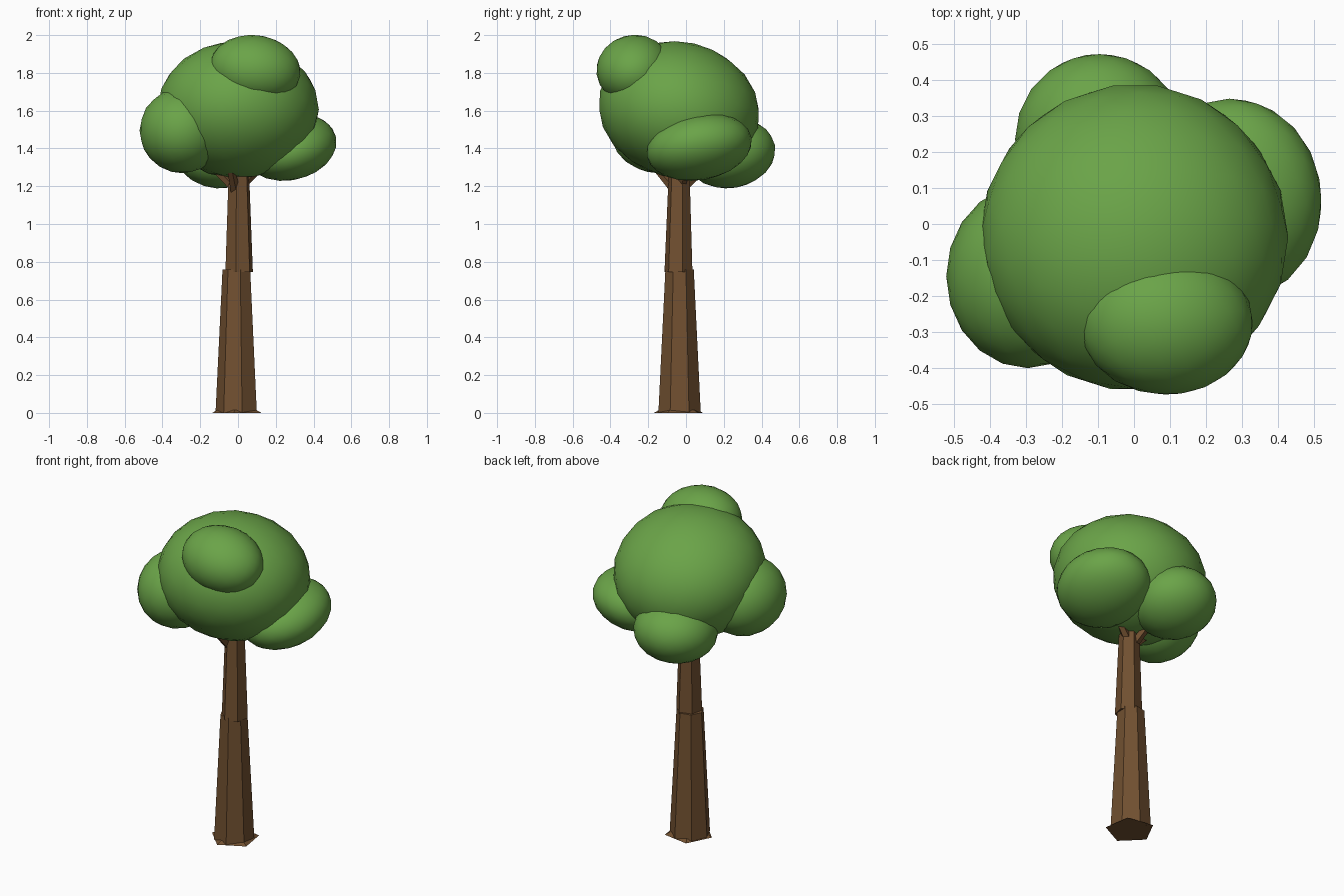
import bpy
import math
from mathutils import Vector

if "Cube" in bpy.data.objects:
    bpy.data.objects.remove(bpy.data.objects["Cube"])


def material(name, rgb):
    m = bpy.data.materials.new(name)
    m.diffuse_color = (*rgb, 1)
    m.use_nodes = True
    m.node_tree.nodes["Principled BSDF"].inputs["Base Color"].default_value = m.diffuse_color
    return m


leaf = material("leaf green", (0.145, 0.37, 0.065))
bark = material("bark brown", (0.165, 0.08, 0.03))


def log(name, sides, start, end, r1, r2, turn=0):
    """Tapered flat-sided log between two points; turn is the angle of its first corner."""
    a, b = Vector(start), Vector(end)
    axis = b - a
    bpy.ops.mesh.primitive_cone_add(vertices=sides, radius1=r1, radius2=r2, depth=axis.length)
    ob = bpy.context.object
    ob.name = name
    # Spin the cross-section first, then aim it along the axis
    spin = math.radians(turn - 90)
    for v in ob.data.vertices:
        x, y, z = v.co
        v.co = (x * math.cos(spin) - y * math.sin(spin),
                x * math.sin(spin) + y * math.cos(spin), z)
    ob.rotation_mode = 'QUATERNION'
    ob.rotation_quaternion = Vector((0, 0, 1)).rotation_difference(axis)
    ob.location = (a + b) / 2
    ob.data.materials.append(bark)
    return ob


def clump(name, centre, radii, tilt=(0, 0, 0)):
    """Smooth squashed ball of leaves."""
    bpy.ops.mesh.primitive_ico_sphere_add(subdivisions=3, radius=1, location=centre)
    ob = bpy.context.object
    ob.name = name
    ob.scale = radii
    ob.rotation_euler = [math.radians(t) for t in tilt]
    ob.data.materials.append(leaf)
    bpy.ops.object.shade_smooth()
    return ob


# Trunk: thin flared foot, lower and upper lengths
log("trunk_foot", 5, (0, -0.034, 0), (0, -0.034, 0.014), 0.139, 0.112, 45)
log("lower_trunk", 7, (-0.004, -0.034, 0), (-0.005, -0.034, 0.76), 0.115, 0.077, 180)
log("upper_trunk", 6, (0.006, -0.04, 0.745), (0.004, -0.035, 1.45), 0.076, 0.05, 197)

# Branches reaching into the leaves
branches = {
    "front_branch": ((-0.015, -0.05, 1.17), (-0.05, -0.20, 1.35)),
    "left_branch": ((0.0, -0.03, 1.17), (-0.20, -0.06, 1.37)),
    "back_branch": ((-0.01, -0.03, 1.18), (-0.06, 0.16, 1.36)),
    "right_branch": ((0.01, -0.03, 1.20), (0.20, 0.03, 1.38)),
}
for name, (start, end) in branches.items():
    log(name, 5, start, end, 0.027, 0.02)

# Crown of leaves
clump("main_leaves", (0, -0.037, 1.605), (0.428, 0.43, 0.36), (-13, 0, 0))
clump("left_leaves", (-0.295, -0.145, 1.495), (0.226, 0.255, 0.226))
clump("right_leaves", (0.275, 0.07, 1.408), (0.25, 0.282, 0.172), (10, -12, 0))
clump("back_leaves", (-0.095, 0.235, 1.375), (0.235, 0.24, 0.185), (10, 0, 0))
clump("top_leaves", (0.09, -0.275, 1.818), (0.242, 0.20, 0.182), (8, 8, 0))
